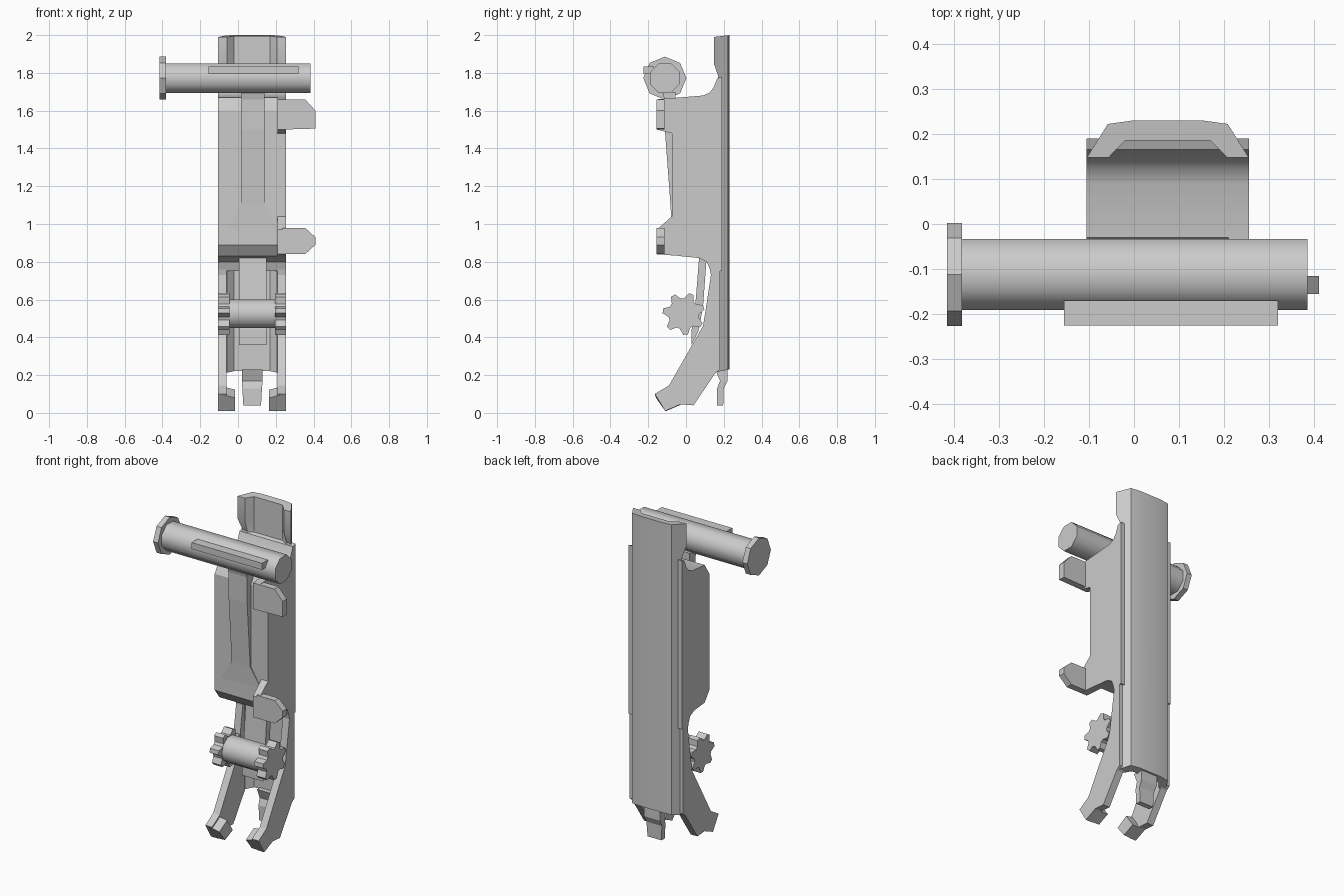
import bpy, bmesh, math

CX = 0.075  # mid-plane of the body


def loft(name, rings, smooth=None):
    """Join equal-length point rings into a closed, capped solid."""
    bm = bmesh.new()
    rows = [[bm.verts.new(p) for p in r] for r in rings]
    n = len(rows[0])
    for a, b in zip(rows, rows[1:]):
        for i in range(n):
            j = (i + 1) % n
            bm.faces.new((a[i], a[j], b[j], b[i]))
    bm.faces.new(rows[0])
    bm.faces.new(rows[-1])
    bmesh.ops.recalc_face_normals(bm, faces=bm.faces)
    me = bpy.data.meshes.new(name)
    bm.to_mesh(me)
    bm.free()
    ob = bpy.data.objects.new(name, me)
    bpy.context.collection.objects.link(ob)
    if smooth:
        bpy.ops.object.select_all(action='DESELECT')
        ob.select_set(True)
        bpy.context.view_layer.objects.active = ob
        bpy.ops.object.shade_smooth_by_angle(angle=math.radians(smooth))
    return ob


def side_prism(name, yz, x0, x1, smooth=None):
    return loft(name, [[(x, y, z) for y, z in yz] for x in (x0, x1)], smooth)


def front_prism(name, xz, y0, y1):
    return loft(name, [[(x, y, z) for x, z in xz] for y in (y0, y1)])


def disc(name, y, z, radii, x0, x1, phase=0, smooth=None):
    n = len(radii)
    pts = [(y + r * math.cos(phase + math.tau * i / n),
            z + r * math.sin(phase + math.tau * i / n)) for i, r in enumerate(radii)]
    return side_prism(name, pts, x0, x1, smooth)


# Back shell: faceted channel whose rim dips in a notch below the top
def shell_ring(z, rim, hi=0.0):
    xr = 0.18 - max(0, rim - 0.147) * 0.65
    half = [(0.075, 0.23), (0.133, 0.222), (xr, rim)]
    inner = [(0.132, rim), (0.095, 0.185)]
    right = half + inner
    pts = right + [(-x, y) for x, y in reversed(right)]
    return [(CX + x, y, z + hi * (0.23 - y)) for x, y in pts]

loft("back_shell", [shell_ring(0.23, 0.147, -0.2), shell_ring(1.72, 0.147),
                    shell_ring(1.78, 0.172), shell_ring(1.85, 0.147),
                    shell_ring(2.0, 0.147, -0.12)], 25)

# Main body with curved ramp at the top and undercut at the bottom
side_prism("main_body", [(0.19, 1.78), (0.165, 1.77), (0.147, 1.725), (0.125, 1.695),
                         (0.09, 1.68), (-0.03, 1.67), (-0.075, 1.60), (-0.075, 0.89),
                         (-0.03, 0.83), (0.07, 0.82), (0.11, 0.80), (0.13, 0.75),
                         (0.19, 0.75)], -0.105, 0.255, 32)

# Front rib, flaring out at its foot
rib = [(1.70, 0.015, 0.14, -0.125), (1.66, 0.015, 0.14, -0.115), (1.50, 0.015, 0.14, -0.112),
       (1.10, 0.015, 0.14, -0.082), (0.98, -0.06, 0.21, -0.076)]
loft("front_rib", [[(a, y, z), (b, y, z), (b, -0.055, z), (a, -0.055, z)]
                   for z, a, b, y in rib])

# Side tabs and the roots joining them to the body
front_prism("upper_tab", [(0.235, 1.66), (0.355, 1.66), (0.41, 1.60), (0.41, 1.505),
                          (0.235, 1.50)], -0.155, -0.115)
front_prism("lower_tab", [(0.235, 0.98), (0.355, 0.98), (0.41, 0.93), (0.41, 0.89),
                          (0.355, 0.84), (0.235, 0.84)], -0.155, -0.115)
side_prism("upper_tab_root", [(-0.155, 1.50), (-0.155, 1.66), (-0.03, 1.67), (-0.03, 1.48),
                              (-0.075, 1.48)], 0.21, 0.255)
side_prism("lower_tab_root", [(-0.155, 0.84), (-0.155, 0.97), (-0.075, 1.04), (-0.02, 1.04),
                              (-0.02, 0.83)], 0.21, 0.255)

# Cross pin with head and key bar
disc("cross_pin", -0.112, 1.772, [0.085] * 8, -0.385, 0.385, math.pi / 8, 50)
disc("pin_head", -0.112, 1.772, [0.114] * 8, -0.415, -0.382, 0)
side_prism("pin_key", [(-0.225, 1.795), (-0.225, 1.835), (-0.17, 1.835), (-0.17, 1.795)],
           -0.155, 0.32)

# Lower legs with inward hooks and star knobs, mirrored about the mid-plane
leg = [(0.18, 0.80), (0.12, 0.79), (0.132, 0.73), (0.105, 0.55), (0.09, 0.46),
       (-0.09, 0.145), (-0.165, 0.10), (-0.11, 0.01), (-0.03, 0.045), (0.04, 0.04),
       (0.155, 0.21), (0.18, 0.23)]
hook = [(-0.165, 0.10), (-0.09, 0.143), (-0.06, 0.10), (-0.035, 0.043), (-0.11, 0.01)]
tooth = [0.112, 0.112, 0.082, 0.082]
for s, label in ((-1, "left"), (1, "right")):
    outer = CX + s * 0.18
    side_prism(label + "_leg", leg, outer, CX + s * 0.135)
    hk = [[(CX + s * 0.17, y, z) for y, z in hook],
          [(CX + s * 0.09, y + 0.006, z - (0.02 if z > 0.05 else 0)) for y, z in hook]]
    loft(label + "_hook", hk)
    disc(label + "_star_knob", -0.012, 0.525, tooth * 7, outer, CX + s * 0.12, 0.2)

# Axle between the knobs and the spring strip behind it
disc("knob_axle", -0.012, 0.525, [0.08] * 10, -0.05, 0.20, 0, 50)
side_prism("spring_strip", [(0.07, 0.83), (0.11, 0.83), (0.09, 0.56), (0.065, 0.43),
                            (0.03, 0.36), (0.03, 0.44), (0.05, 0.58)], 0.005, 0.15)

# Stepped tongue at the bottom, tapering downwards
tongue = [(0.23, 0.055, 0.155, 0.22), (0.17, 0.055, 0.18, 0.22), (0.13, 0.052, 0.165, 0.20),
          (0.04, 0.047, 0.165, 0.197)]
loft("bottom_tongue", [[(CX - w, a, z), (CX + w, a, z), (CX + w, b, z), (CX - w, b, z)]
                       for z, w, a, b in tongue])
